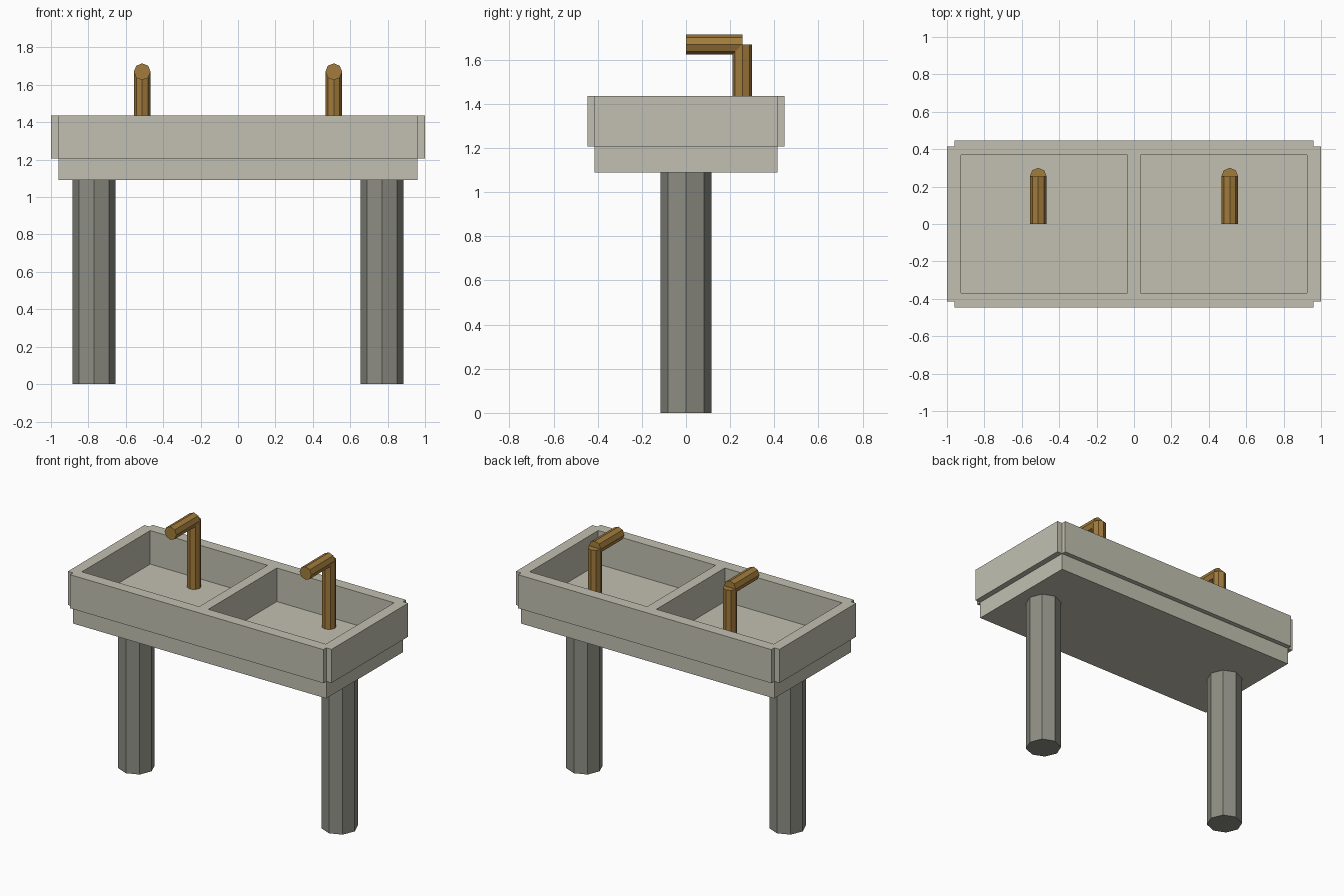
import bpy
import bmesh
from math import pi

if "Cube" in bpy.data.objects:
    bpy.data.objects.remove(bpy.data.objects["Cube"])


def make_material(name, rgb):
    mat = bpy.data.materials.new(name)
    mat.use_nodes = True
    mat.diffuse_color = (*rgb, 1)
    mat.node_tree.nodes["Principled BSDF"].inputs["Base Color"].default_value = (*rgb, 1)
    return mat


stone = make_material("pale stone", (0.54, 0.53, 0.44))
grey = make_material("grey leg", (0.27, 0.27, 0.23))
brass = make_material("brass", (0.36, 0.2, 0.045))


def box(name, size, centre, mat):
    bpy.ops.mesh.primitive_cube_add(size=1, location=centre)
    ob = bpy.context.object
    ob.name = name
    ob.scale = size
    ob.data.materials.append(mat)


def octagon_rod(name, radius, length, centre, mat, tilt=0):
    bpy.ops.mesh.primitive_cylinder_add(vertices=8, radius=radius, depth=length,
                                        location=centre, rotation=(tilt, 0, 0))
    ob = bpy.context.object
    ob.name = name
    ob.data.materials.append(mat)


BASE, FLOOR, TOP = 1.09, 1.207, 1.437

# Slab forming the underside and the basin floors
box("basin_floor", (1.92, 0.83, FLOOR - BASE), (0, 0, (BASE + FLOOR) / 2), stone)

# Rim walls and divider: plan cells, leaving out the basins and corner notches
xs = [-1, -0.96, -0.925, -0.035, 0.035, 0.925, 0.96, 1]
ys = [-0.447, -0.415, -0.37, 0.37, 0.415, 0.447]
bm = bmesh.new()
grid = [[bm.verts.new((x, y, FLOOR)) for y in ys] for x in xs]
for i in range(len(xs) - 1):
    for j in range(len(ys) - 1):
        notch = i in (0, 6) and j in (0, 4)
        basin = i in (2, 4) and j == 2
        if not (notch or basin):
            bm.faces.new((grid[i][j], grid[i + 1][j], grid[i + 1][j + 1], grid[i][j + 1]))
bmesh.ops.delete(bm, geom=[v for v in bm.verts if not v.link_faces], context='VERTS')
raised = bmesh.ops.extrude_face_region(bm, geom=bm.faces[:], use_keep_orig=True)["geom"]
bmesh.ops.translate(bm, vec=(0, 0, TOP - FLOOR),
                    verts=[v for v in raised if isinstance(v, bmesh.types.BMVert)])
bmesh.ops.recalc_face_normals(bm, faces=bm.faces[:])
mesh = bpy.data.meshes.new("basin_walls")
bm.to_mesh(mesh)
bm.free()
mesh.materials.append(stone)
bpy.context.collection.objects.link(bpy.data.objects.new("basin_walls", mesh))

# Legs and taps on both sides
SPOUT_Z = 1.67
for side, s in (("left", 1), ("right", -1)):
    octagon_rod(side + "_leg", 0.115, BASE, (s * 0.77, 0, BASE / 2), grey)
    octagon_rod(side + "_tap_post", 0.045, SPOUT_Z - FLOOR,
                (s * 0.512, 0.255, (SPOUT_Z + FLOOR) / 2), brass)
    octagon_rod(side + "_tap_spout", 0.045, 0.255,
                (s * 0.512, 0.1275, SPOUT_Z), brass, tilt=pi / 2)
